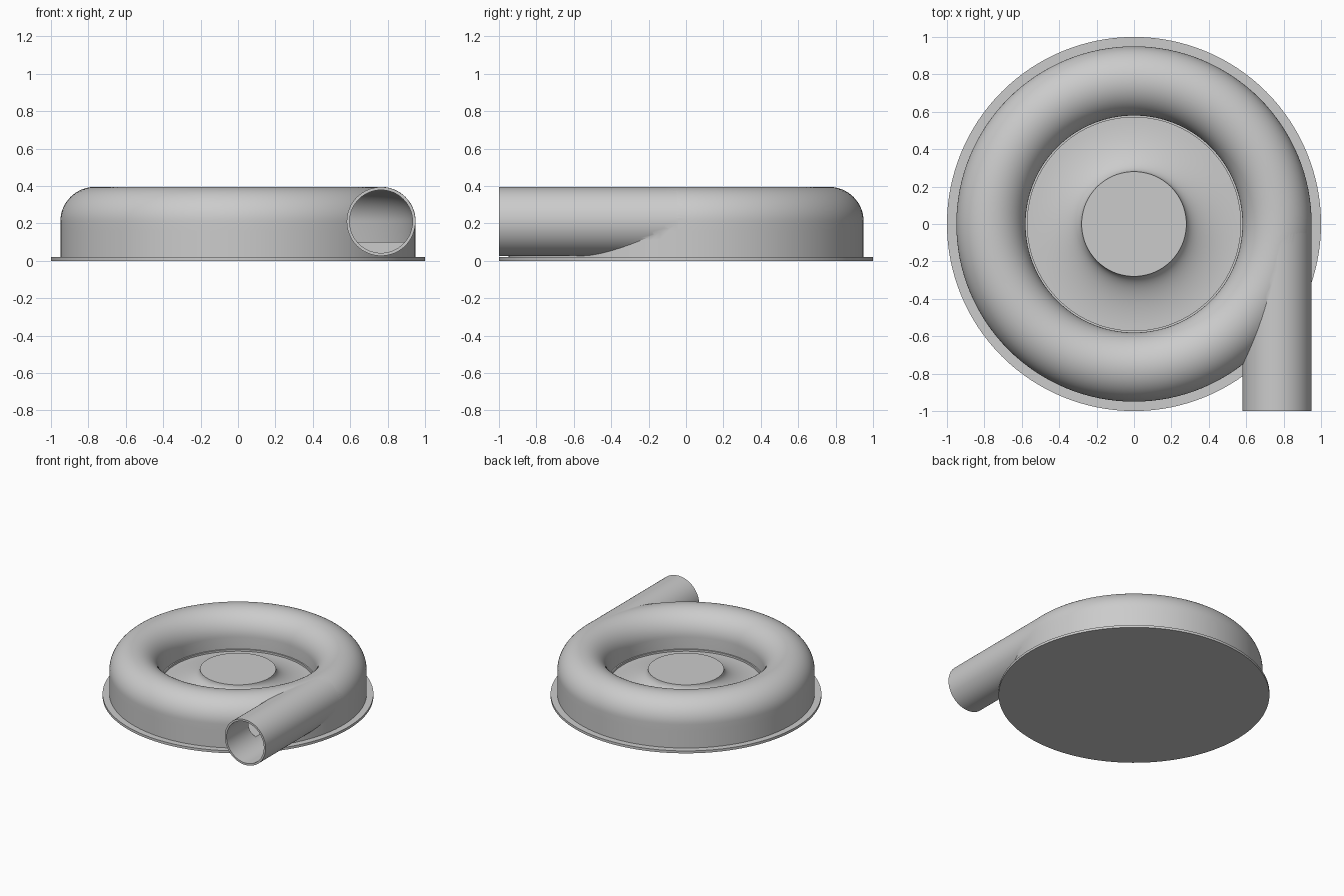
import bpy, bmesh
from math import pi, sin, cos
from mathutils import Matrix, Vector

if "Cube" in bpy.data.objects:
    bpy.data.objects.remove(bpy.data.objects["Cube"], do_unlink=True)

TUBE_R, TUBE_Z, RING_R = 0.185, 0.21, 0.765
WALL = 0.015
SHELF = 0.10

grey = bpy.data.materials.new("plain grey")
grey.use_nodes = True
grey.diffuse_color = (0.6, 0.6, 0.6, 1)
grey.node_tree.nodes["Principled BSDF"].inputs["Base Color"].default_value = (0.6, 0.6, 0.6, 1)


def lathe(name, profile, segments=128, closed=False, matrix=None):
    """Revolve a list of (radius, height) points into a solid."""
    bm = bmesh.new()
    verts = [bm.verts.new((r, 0, z)) for r, z in profile]
    pairs = list(zip(verts, verts[1:]))
    if closed:
        pairs.append((verts[-1], verts[0]))
    edges = [bm.edges.new(p) for p in pairs]
    bmesh.ops.spin(bm, geom=verts + edges, cent=(0, 0, 0), axis=(0, 0, 1),
                   angle=2 * pi, steps=segments, use_merge=False)
    bmesh.ops.remove_doubles(bm, verts=bm.verts, dist=1e-5)
    if matrix:
        bm.transform(matrix)
    bmesh.ops.recalc_face_normals(bm, faces=bm.faces)
    mesh = bpy.data.meshes.new(name)
    bm.to_mesh(mesh)
    bm.free()
    mesh.materials.append(grey)
    obj = bpy.data.objects.new(name, mesh)
    bpy.context.collection.objects.link(obj)
    return obj


def activate(obj):
    bpy.ops.object.select_all(action='DESELECT')
    obj.select_set(True)
    bpy.context.view_layer.objects.active = obj


def combine(target, tool, operation):
    mod = target.modifiers.new(operation.lower(), 'BOOLEAN')
    mod.operation, mod.solver, mod.object = operation, 'EXACT', tool
    activate(target)
    bpy.ops.object.modifier_apply(modifier=mod.name)
    bpy.data.objects.remove(tool, do_unlink=True)


def dome(radius, steps=32):
    """Half circle over the channel, from the inner wall to the outer wall."""
    return [(RING_R - radius * cos(pi * i / steps), TUBE_Z + radius * sin(pi * i / steps))
            for i in range(steps + 1)]


def straight_tube(name, radius, start, end, steps=16):
    """Solid rod along y, centred on the outlet."""
    side = [(radius, start + (end - start) * i / steps) for i in range(steps + 1)]
    place = Matrix.Translation(Vector((RING_R, 0, TUBE_Z))) @ Matrix.Rotation(-pi / 2, 4, 'X')
    return lathe(name, [(0, start)] + side + [(0, end)], 64, matrix=place)


# Flat round base flange
base = lathe("base_flange", [(0, 0), (1, 0), (1, 0.02), (0, 0.02)])

# Housing: hub with concave flare, small ledge, domed ring channel, upright outer wall
hub_r, hub_z, flare_r = 0.28, 0.222, 0.57
flare = [(flare_r - (flare_r - hub_r) * cos(pi / 2 * i / 16),
          SHELF + (hub_z - SHELF) * (1 - sin(pi / 2 * i / 16))) for i in range(17)]
ledge = [(flare_r, SHELF + WALL), (RING_R - TUBE_R, SHELF + WALL)]
outer_r = RING_R + TUBE_R
wall = [(outer_r, z) for z in (0.16, 0.11, 0.06, 0.01)]
housing = lathe("volute_housing",
                [(0, hub_z)] + flare + ledge + dome(TUBE_R) + wall + [(0, 0.01)])

# Tangential outlet pipe
combine(housing, straight_tube("outlet_pipe", TUBE_R - 0.001, -1, 0.01), 'UNION')

# Hollow out the ring channel and the pipe bore
inner = TUBE_R - WALL
channel = lathe("channel_cutter",
                dome(inner) + [(RING_R + inner, SHELF), (RING_R - inner, SHELF)], closed=True)
combine(housing, channel, 'DIFFERENCE')
combine(housing, straight_tube("bore_cutter", inner - 0.002, -1.1, 0.01), 'DIFFERENCE')

# Smooth shading with crisp edges
for part in (base, housing):
    activate(part)
    bpy.ops.object.shade_smooth_by_angle(angle=pi / 6)
